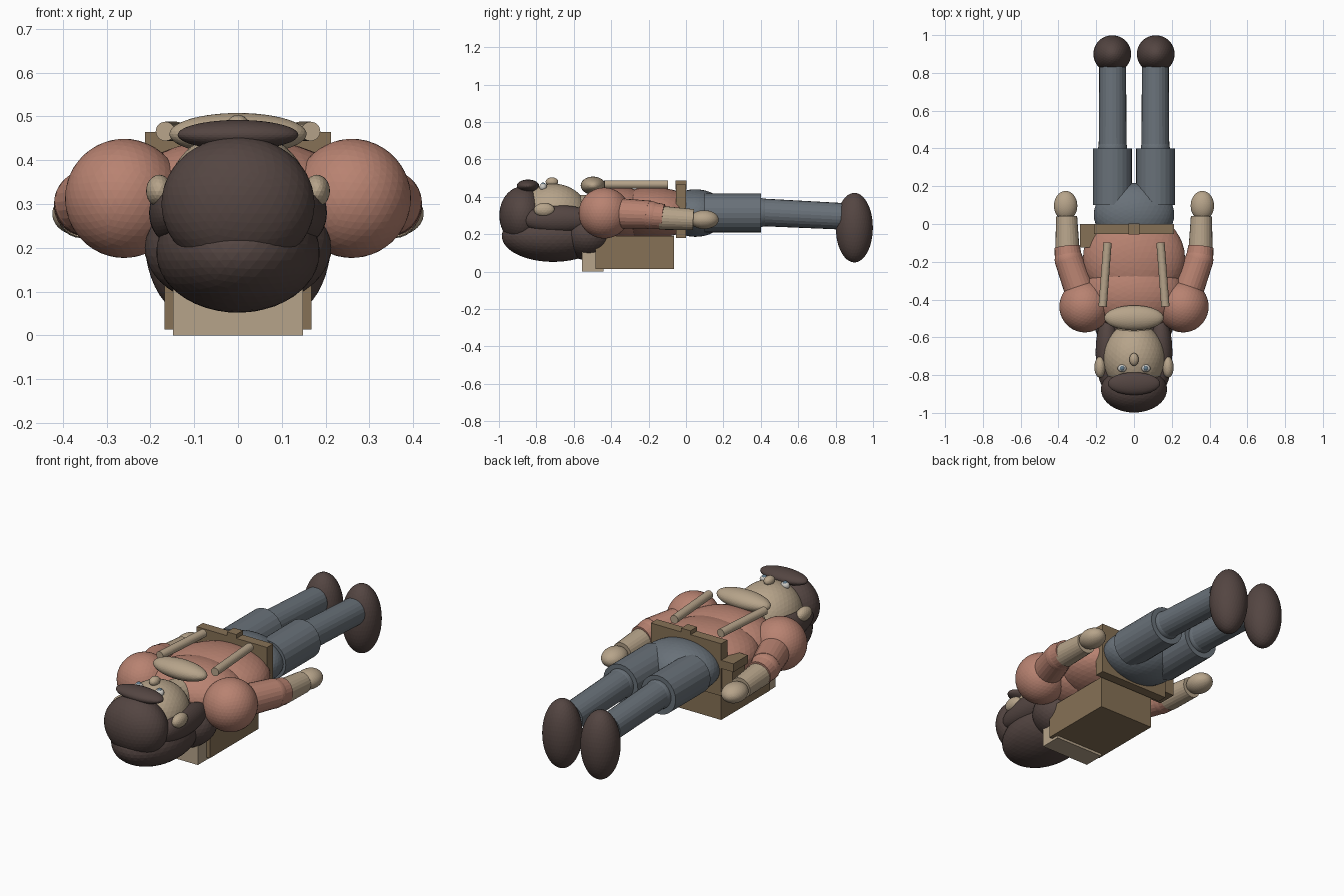
import bpy, bmesh
from mathutils import Vector, Matrix

if "Cube" in bpy.data.objects:
    bpy.data.objects.remove(bpy.data.objects["Cube"])


def material(name, r, g, b):
    m = bpy.data.materials.new(name)
    m.diffuse_color = (r, g, b, 1)
    m.use_nodes = True
    m.node_tree.nodes["Principled BSDF"].inputs["Base Color"].default_value = m.diffuse_color
    return m


HAIR = material("dark brown", 0.088, 0.06, 0.054)
SHIRT = material("dusty pink", 0.48, 0.225, 0.165)
SKIN = material("beige", 0.47, 0.37, 0.255)
CLOTH = material("slate grey", 0.14, 0.165, 0.19)
LEATHER = material("leather brown", 0.24, 0.165, 0.092)
WHITE = material("eye white", 0.6, 0.58, 0.54)
IRIS = material("blue grey", 0.12, 0.19, 0.25)


def finish(bm, name, mat):
    me = bpy.data.meshes.new(name)
    bm.to_mesh(me)
    bm.free()
    me.materials.append(mat)
    ob = bpy.data.objects.new(name, me)
    bpy.context.collection.objects.link(ob)
    return ob


def ellipsoid(name, mat, centre, radii, detail=4):
    bm = bmesh.new()
    bmesh.ops.create_icosphere(
        bm, subdivisions=detail, radius=1,
        matrix=Matrix.Translation(centre) @ Matrix.Diagonal((*radii, 1)))
    return finish(bm, name, mat)


def tube(name, mat, a, b, r1, r2=None, sides=24):
    a, b = Vector(a), Vector(b)
    turn = (b - a).to_track_quat('Z', 'Y').to_matrix().to_4x4()
    bm = bmesh.new()
    bmesh.ops.create_cone(
        bm, cap_ends=True, segments=sides, radius1=r1, radius2=r2 or r1,
        depth=(b - a).length, matrix=Matrix.Translation((a + b) / 2) @ turn)
    ob = finish(bm, name, mat)
    bpy.context.view_layer.objects.active = ob
    ob.select_set(True)
    bpy.ops.object.shade_smooth_by_angle(angle=0.2)
    ob.select_set(False)
    return ob


def box(name, mat, lo, hi):
    lo, hi = Vector(lo), Vector(hi)
    bm = bmesh.new()
    bmesh.ops.create_cube(
        bm, size=1,
        matrix=Matrix.Translation((lo + hi) / 2) @ Matrix.Diagonal((*(hi - lo), 1)))
    return finish(bm, name, mat)


# Torso and hips
ellipsoid("belly", SHIRT, (0, -0.18, 0.315), (0.27, 0.25, 0.136))
ellipsoid("chest", SHIRT, (0, -0.36, 0.315), (0.26, 0.2, 0.138))
ellipsoid("hips", CLOTH, (0, 0.05, 0.313), (0.213, 0.168, 0.127))
ellipsoid("collar", SKIN, (0, -0.497, 0.46), (0.157, 0.066, 0.048))
tube("neck", SKIN, (0, -0.6, 0.32), (0, -0.45, 0.32), 0.09)

# Belt, buckle and side pouch
box("belt", LEATHER, (-0.212, -0.053, 0.18), (0.212, 0, 0.465))
box("buckle", LEATHER, (-0.028, -0.055, 0.44), (0.028, 0.002, 0.487))
box("pouch", LEATHER, (-0.275, -0.115, 0.22), (-0.19, -0.008, 0.34))
box("pouch_lid", LEATHER, (-0.285, -0.125, 0.33), (-0.18, 0, 0.375))

# Backpack and bedroll box
box("backpack", LEATHER, (-0.168, -0.483, 0.014), (0.168, -0.063, 0.19))
box("pack_flap", SKIN, (-0.148, -0.557, 0), (0.148, -0.44, 0.175))

# Head and hair
ellipsoid("head", SKIN, (0, -0.71, 0.31), (0.165, 0.185, 0.16))
ellipsoid("nose", SKIN, (0, -0.717, 0.48), (0.025, 0.034, 0.024), 3)
ellipsoid("hair_cap", HAIR, (0, -0.875, 0.3), (0.175, 0.123, 0.155))
ellipsoid("fringe", HAIR, (0, -0.845, 0.458), (0.138, 0.06, 0.034))
ellipsoid("back_hair", HAIR, (0, -0.71, 0.19), (0.187, 0.275, 0.138))
ellipsoid("lower_hair", HAIR, (0, -0.52, 0.2), (0.213, 0.16, 0.14))

# Paired parts
for s, side in ((-1, "left"), (1, "right")):
    ellipsoid("side_hair_" + side, HAIR, (s * 0.14, -0.68, 0.28), (0.063, 0.2, 0.075))
    ellipsoid("ear_" + side, SKIN, (s * 0.18, -0.758, 0.33), (0.03, 0.056, 0.037), 3)
    ellipsoid("eye_" + side, WHITE, (s * 0.063, -0.764, 0.452), (0.024, 0.02, 0.02), 3)
    ellipsoid("iris_" + side, IRIS, (s * 0.063, -0.764, 0.465), (0.013, 0.013, 0.011), 3)
    tube("strap_" + side, SKIN, (s * 0.14, -0.098, 0.466), (s * 0.166, -0.437, 0.466), 0.022)
    # arm
    ellipsoid("shoulder_" + side, SHIRT, (s * 0.26, -0.437, 0.313), (0.135, 0.137, 0.136))
    tube("upper_arm_" + side, SHIRT, (s * 0.277, -0.38, 0.312), (s * 0.345, -0.19, 0.304), 0.082, 0.075)
    ellipsoid("elbow_" + side, SHIRT, (s * 0.345, -0.19, 0.302), (0.075, 0.075, 0.075))
    tube("sleeve_" + side, SHIRT, (s * 0.345, -0.2, 0.302), (s * 0.354, -0.12, 0.294), 0.074, 0.067)
    tube("forearm_" + side, SKIN, (s * 0.352, -0.14, 0.288), (s * 0.357, 0.04, 0.278), 0.064, 0.056)
    ellipsoid("hand_" + side, SKIN, (s * 0.362, 0.097, 0.278), (0.062, 0.078, 0.05))
    # leg
    tube("thigh_" + side, CLOTH, (s * 0.114, 0.1, 0.313), (s * 0.114, 0.4, 0.313), 0.104)
    ellipsoid("knee_" + side, CLOTH, (s * 0.113, 0.4, 0.316), (0.077, 0.075, 0.077))
    tube("shin_" + side, CLOTH, (s * 0.113, 0.38, 0.318), (s * 0.113, 0.83, 0.296), 0.074, 0.071)
    ellipsoid("boot_" + side, HAIR, (s * 0.115, 0.9, 0.235), (0.1, 0.099, 0.186))
